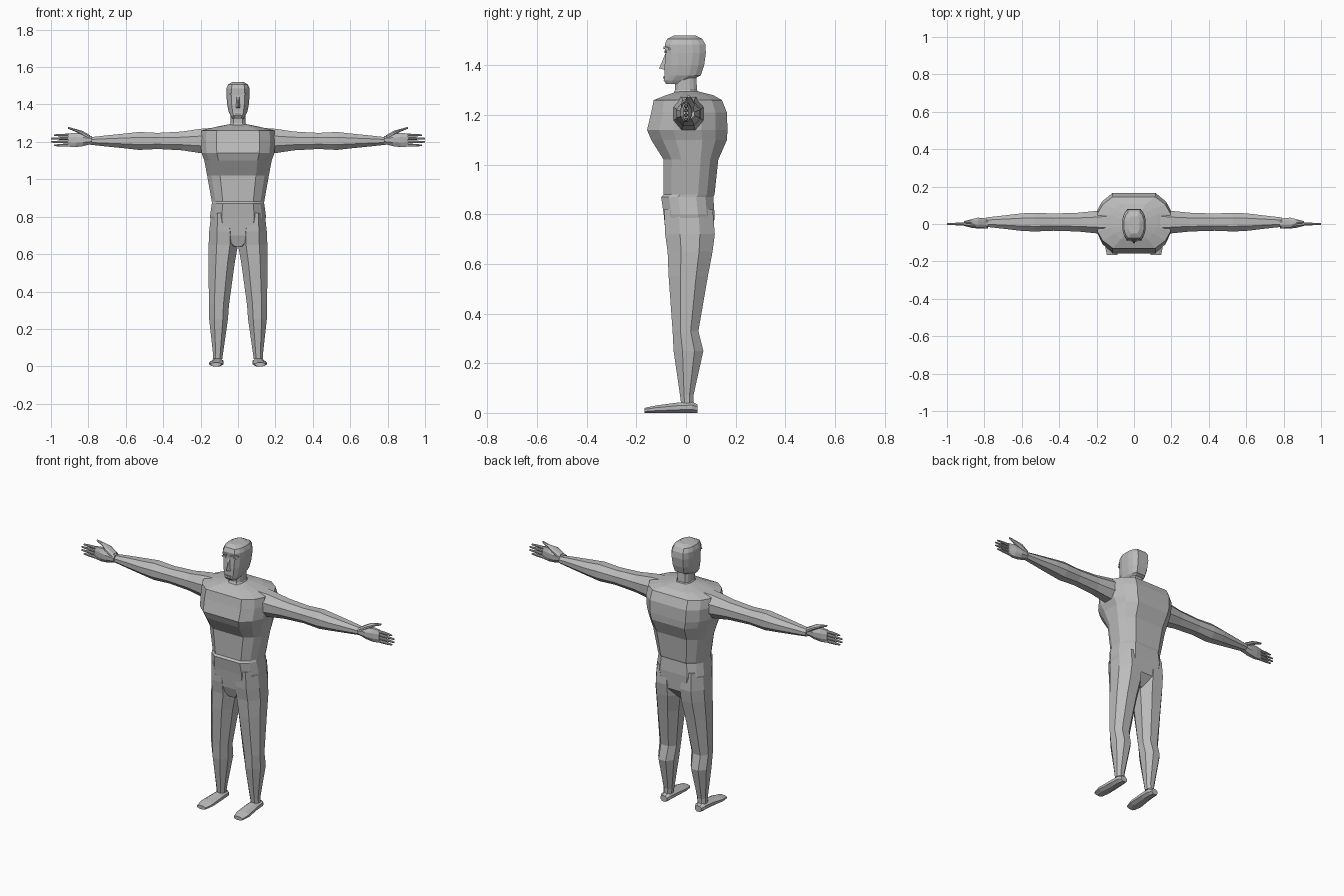
import bpy, bmesh, math

cube = bpy.data.objects.get("Cube")
if cube:
    bpy.data.objects.remove(cube)

grey = bpy.data.materials.new("plain grey")
grey.use_nodes = True
colour = (0.5, 0.5, 0.5, 1)
grey.diffuse_color = colour
grey.node_tree.nodes["Principled BSDF"].inputs["Base Color"].default_value = colour


def section(quarter):
    """Reflect one quarter of a unit cross-section into a closed outline."""
    half = quarter + [(-x, y) for x, y in reversed(quarter)]
    return half + [(x, -y) for x, y in reversed(half)]


BODY = section([(1, 0.35), (0.86, 0.7), (0.58, 1)])
LIMB = section([(1, 0.4), (0.45, 1)])
BOX = section([(1, 1)])


# Axis maps turn a length position and two widths into a point
def along_x(t, u, v):
    return t, u, v


def along_y(t, u, v):
    return u, t, v


def along_z(t, u, v):
    return u, v, t


def finish(name, bm):
    bmesh.ops.recalc_face_normals(bm, faces=bm.faces)
    mesh = bpy.data.meshes.new(name)
    bm.to_mesh(mesh)
    bm.free()
    mesh.materials.append(grey)
    part = bpy.data.objects.new(name, mesh)
    bpy.context.collection.objects.link(part)


def loft(name, rings, shape, axis, side=1):
    """Skin rings of (position, u low, u high, v low, v high)."""
    bm = bmesh.new()
    loops = []
    for t, u_low, u_high, v_low, v_high in rings:
        loop = []
        for u, v in shape:
            across = (u_low + u_high + u * (u_high - u_low)) / 2
            up = (v_low + v_high + v * (v_high - v_low)) / 2
            x, y, z = axis(t, across, up)
            loop.append(bm.verts.new((x * side, y, z)))
        loops.append(loop)
    for low, high in zip(loops, loops[1:]):
        for i in range(len(shape)):
            bm.faces.new((low[i - 1], low[i], high[i], high[i - 1]))
    bm.faces.new(loops[0])
    bm.faces.new(loops[-1])
    finish(name, bm)


def hull(name, points):
    bm = bmesh.new()
    for point in points:
        bm.verts.new(point)
    bmesh.ops.convex_hull(bm, input=bm.verts)
    finish(name, bm)


def upright(name, rings, shape=BODY):
    """Symmetric upright part from (height, half width, front, back)."""
    loft(name, [(z, -w, w, front, back) for z, w, front, back in rings], shape, along_z)


def outstretched(name, rings, y, z, side):
    """Part reaching sideways from (x, half depth, half height)."""
    loft(name, [(x, y - d, y + d, z - h, z + h) for x, d, h in rings], LIMB, along_x, side)


# Torso from crotch to base of neck
upright("torso", [
    (0.64, 0.03, -0.06, 0.06), (0.7, 0.13, -0.08, 0.11),
    (0.8, 0.15, -0.09, 0.115), (0.87, 0.14, -0.1, 0.11),
    (0.88, 0.14, -0.09, 0.115), (1.02, 0.165, -0.09, 0.13),
    (1.1, 0.18, -0.14, 0.165), (1.14, 0.195, -0.157, 0.167),
    (1.21, 0.2, -0.14, 0.165), (1.26, 0.195, -0.13, 0.145),
    (1.28, 0.12, -0.08, 0.11), (1.295, 0.045, -0.035, 0.05)])

# Neck and head
upright("neck", [(1.27, 0.06, -0.06, 0.07), (1.3, 0.04, -0.045, 0.045),
                 (1.37, 0.04, -0.045, 0.04)])
upright("head", [
    (1.325, 0.03, -0.08, -0.02), (1.34, 0.04, -0.09, 0.02),
    (1.36, 0.05, -0.086, 0.06), (1.4, 0.058, -0.086, 0.073),
    (1.45, 0.062, -0.083, 0.08), (1.485, 0.062, -0.085, 0.078),
    (1.507, 0.053, -0.076, 0.066), (1.52, 0.03, -0.05, 0.04)])

# Nose and mouth
bridge, tip, base = 1.455, 1.388, 1.38
hull("nose", [(-0.007, -0.08, bridge), (0.007, -0.08, bridge), (0, -0.108, tip),
              (-0.015, -0.08, base), (0.015, -0.08, base)])
upright("mouth", [(1.345, 0.015, -0.09, -0.08), (1.355, 0.02, -0.093, -0.08)], BOX)

for side, label in ((1, "left"), (-1, "right")):
    # Almond eye plate and brow ridge
    angles = [i * math.tau / 8 for i in range(8)]
    hull(label + "_eye", [(side * (0.03 + 0.014 * math.cos(angle)), y,
                           bridge + 0.006 * math.sin(angle))
                          for angle in angles for y in (-0.087, -0.079)])
    loft(label + "_brow", [(0.01, -0.09, -0.08, 1.466, 1.474),
                           (0.036, -0.09, -0.07, 1.468, 1.477),
                           (0.05, -0.07, -0.055, 1.463, 1.47)], BOX, along_x, side)

    # Arm from inside the shoulder to the wrist, then the palm
    outstretched(label + "_arm", [
        (0.13, 0.07, 0.07), (0.2, 0.06, 0.065), (0.3, 0.05, 0.05),
        (0.43, 0.046, 0.043), (0.53, 0.05, 0.048), (0.6, 0.047, 0.04),
        (0.7, 0.035, 0.03), (0.79, 0.025, 0.02)], 0.01, 1.205, side)
    outstretched(label + "_palm", [
        (0.78, 0.025, 0.02), (0.83, 0.025, 0.033), (0.87, 0.02, 0.038),
        (0.91, 0.01, 0.035)], 0, 1.21, side)

    # Thumb rising forward of four stacked fingers
    loft(label + "_thumb", [
        (0.79, -0.02, 0.03, 1.205, 1.235), (0.835, -0.02, 0.034, 1.235, 1.26),
        (0.87, 0, 0.025, 1.255, 1.27), (0.908, 0.005, 0.016, 1.27, 1.28)],
        LIMB, along_x, side)
    for i, finger in enumerate(("little", "ring", "middle", "index")):
        end = 1 if finger in ("ring", "middle") else 0.985
        outstretched(f"{label}_{finger}_finger", [
            (0.9, 0.008, 0.008), (0.95, 0.007, 0.007), (end, 0.004, 0.004)],
            0, 1.182 + 0.018 * i, side)

    # Leg from ankle to hip: height, inner, outer, front, back
    loft(label + "_leg", [
        (0.04, 0.084, 0.134, -0.02, 0.03), (0.07, 0.08, 0.134, -0.024, 0.03),
        (0.25, 0.054, 0.154, -0.05, 0.07), (0.33, 0.048, 0.156, -0.054, 0.05),
        (0.55, 0.018, 0.157, -0.07, 0.088), (0.65, 0, 0.157, -0.074, 0.107),
        (0.72, 0, 0.154, -0.084, 0.116), (0.82, 0.02, 0.143, -0.088, 0.108)],
        LIMB, along_z, side)

    # Flat-soled foot from heel to toe: y, inner, outer, top
    loft(label + "_foot", [(y, inner, outer, 0, top) for y, inner, outer, top in (
        (0.046, 0.09, 0.13, 0.034), (0.025, 0.08, 0.14, 0.045),
        (-0.03, 0.078, 0.143, 0.042), (-0.12, 0.078, 0.154, 0.03),
        (-0.167, 0.09, 0.145, 0.02))], LIMB, along_y, side)
